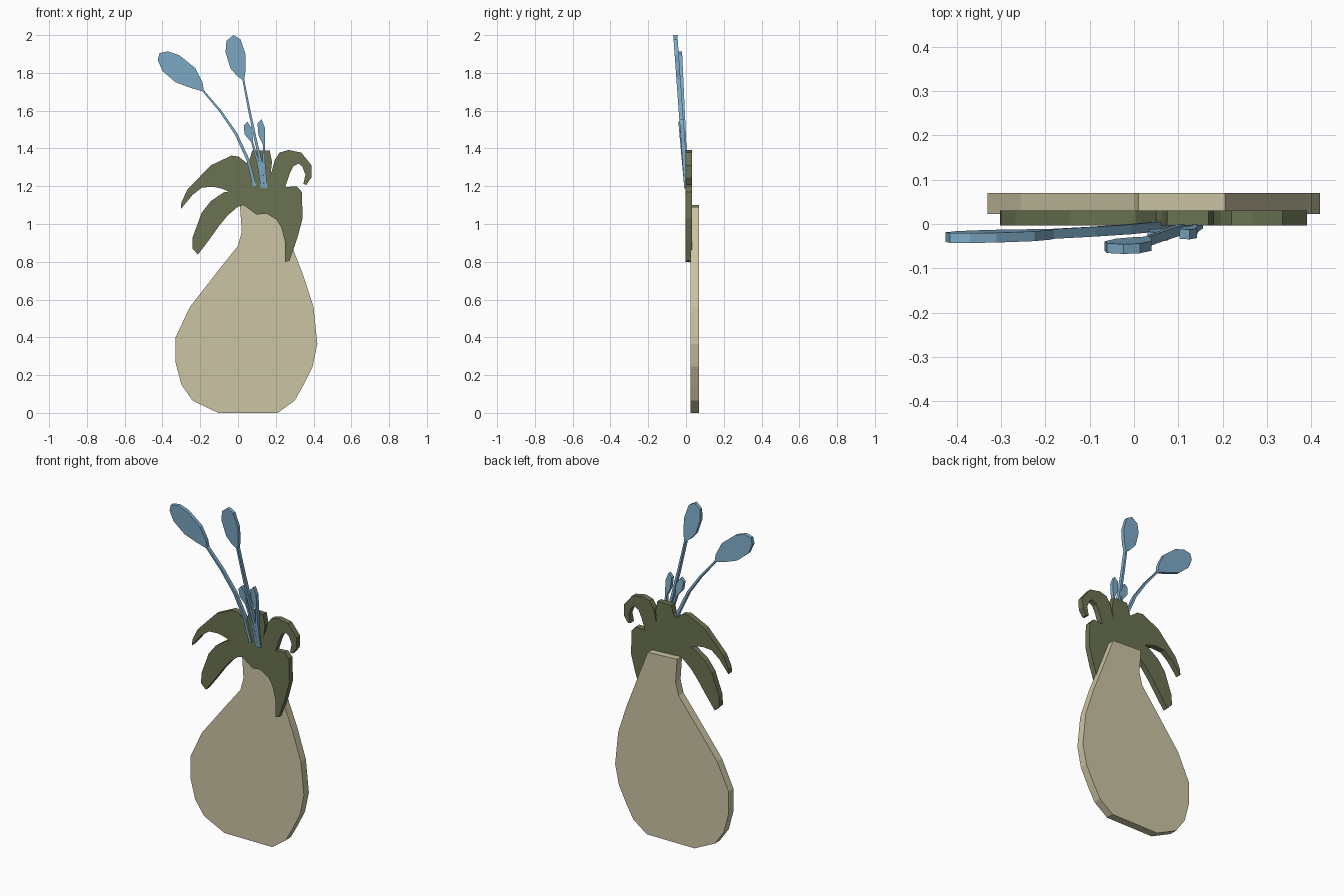
import bpy
import bmesh
from mathutils import Vector


def material(name, rgb):
    m = bpy.data.materials.new(name)
    m.diffuse_color = (*rgb, 1)
    return m


def slab(name, outline, y_front, y_back, mat, lean=0.0, pivot_z=0.0):
    """Extrude an x/z outline along y; lean shears it forward with height."""
    bm = bmesh.new()
    verts = [bm.verts.new((x, y_front + lean * (z - pivot_z), z)) for x, z in outline]
    face = bm.faces.new(verts)
    new = bmesh.ops.extrude_face_region(bm, geom=[face])["geom"]
    moved = [g for g in new if isinstance(g, bmesh.types.BMVert)]
    bmesh.ops.translate(bm, verts=moved, vec=(0, y_back - y_front, 0))
    bmesh.ops.recalc_face_normals(bm, faces=bm.faces)
    mesh = bpy.data.meshes.new(name)
    bm.to_mesh(mesh)
    bm.free()
    mesh.materials.append(mat)
    obj = bpy.data.objects.new(name, mesh)
    bpy.context.collection.objects.link(obj)
    return obj


def flower(name, path, bud, lean, mat, w0=0.009, w1=0.005):
    """Thin tapering stem along path (base to bud), closed by a bud outline."""
    pts = [Vector(p) for p in path]
    left, right = [], []
    for i, p in enumerate(pts):
        d = (pts[min(i + 1, len(pts) - 1)] - pts[max(i - 1, 0)]).normalized()
        n = Vector((-d.y, d.x)) * (w0 + (w1 - w0) * i / (len(pts) - 1))
        left.append(tuple(p + n))
        right.append(tuple(p - n))
    slab(name, left + bud + right[::-1], -0.01, 0.012, mat, lean, 1.2)


cream = material("cream", (0.60, 0.56, 0.37))
green = material("green", (0.145, 0.17, 0.085))
blue = material("blue", (0.21, 0.41, 0.57))

# Gourd-shaped body
body = [(0.01, 1.1), (0.02, 0.96), (0, 0.885), (-0.115, 0.74), (-0.255, 0.56),
        (-0.33, 0.4), (-0.33, 0.265), (-0.3, 0.15), (-0.24, 0.065), (-0.105, 0),
        (0.21, 0), (0.3, 0.065), (0.345, 0.145), (0.395, 0.245), (0.42, 0.365),
        (0.4, 0.56), (0.345, 0.73), (0.29, 0.87), (0.205, 1.09)]
slab("gourd_body", body, 0.023, 0.07, cream)

# Leaf crown: left leaves, centre stump, right leaves, then lower edge
left_leaves = [(0.03, 1.1), (0, 1.092), (-0.055, 1.045), (-0.1, 0.99), (-0.15, 0.92),
               (-0.212, 0.838), (-0.242, 0.87), (-0.24, 0.93), (-0.192, 1.06),
               (-0.145, 1.12), (-0.077, 1.167), (-0.05, 1.172), (-0.085, 1.187),
               (-0.13, 1.197), (-0.19, 1.193), (-0.24, 1.155), (-0.302, 1.08),
               (-0.3, 1.115), (-0.267, 1.183), (-0.145, 1.31), (-0.035, 1.362),
               (0.003, 1.357), (0.05, 1.32)]
stump = [(0.062, 1.34), (0.075, 1.39), (0.168, 1.39), (0.18, 1.33), (0.172, 1.255)]
right_leaves = [(0.195, 1.34), (0.22, 1.378), (0.267, 1.392), (0.335, 1.378),
                (0.39, 1.31), (0.388, 1.245), (0.362, 1.207), (0.346, 1.212),
                (0.357, 1.262), (0.34, 1.305), (0.32, 1.32), (0.293, 1.305),
                (0.272, 1.262), (0.25, 1.195), (0.31, 1.2), (0.338, 1.17),
                (0.342, 1.03), (0.315, 0.928), (0.272, 0.805), (0.25, 0.8),
                (0.25, 0.9), (0.23, 0.98), (0.204, 1.023), (0.15, 1.055), (0.098, 1.05)]
slab("leaf_crown", left_leaves + stump + right_leaves, -0.003, 0.031, green)

# Tall flowers
flower("tall_flower_left",
       [(0.088, 1.2), (0.053, 1.34), (-0.012, 1.48), (-0.092, 1.596), (-0.185, 1.706)],
       [(-0.255, 1.722), (-0.33, 1.75), (-0.4, 1.81), (-0.425, 1.868), (-0.415, 1.905),
        (-0.37, 1.914), (-0.31, 1.893), (-0.225, 1.824), (-0.188, 1.75)], -0.046, blue)
flower("tall_flower_right",
       [(0.128, 1.2), (0.122, 1.32), (0.092, 1.45), (0.06, 1.6), (0.028, 1.765)],
       [(-0.003, 1.782), (-0.04, 1.824), (-0.066, 1.91), (-0.061, 1.97), (-0.024, 2.0),
        (0.013, 1.978), (0.04, 1.898), (0.04, 1.813)], -0.072, blue)

# Small buds
flower("small_bud_left", [(0.13, 1.19), (0.108, 1.32), (0.074, 1.435)],
       [(0.035, 1.475), (0.03, 1.522), (0.05, 1.542), (0.077, 1.5)], -0.09, blue)
flower("small_bud_right", [(0.147, 1.19), (0.137, 1.32), (0.137, 1.42)],
       [(0.108, 1.47), (0.103, 1.532), (0.125, 1.554), (0.142, 1.51)], -0.07, blue)
